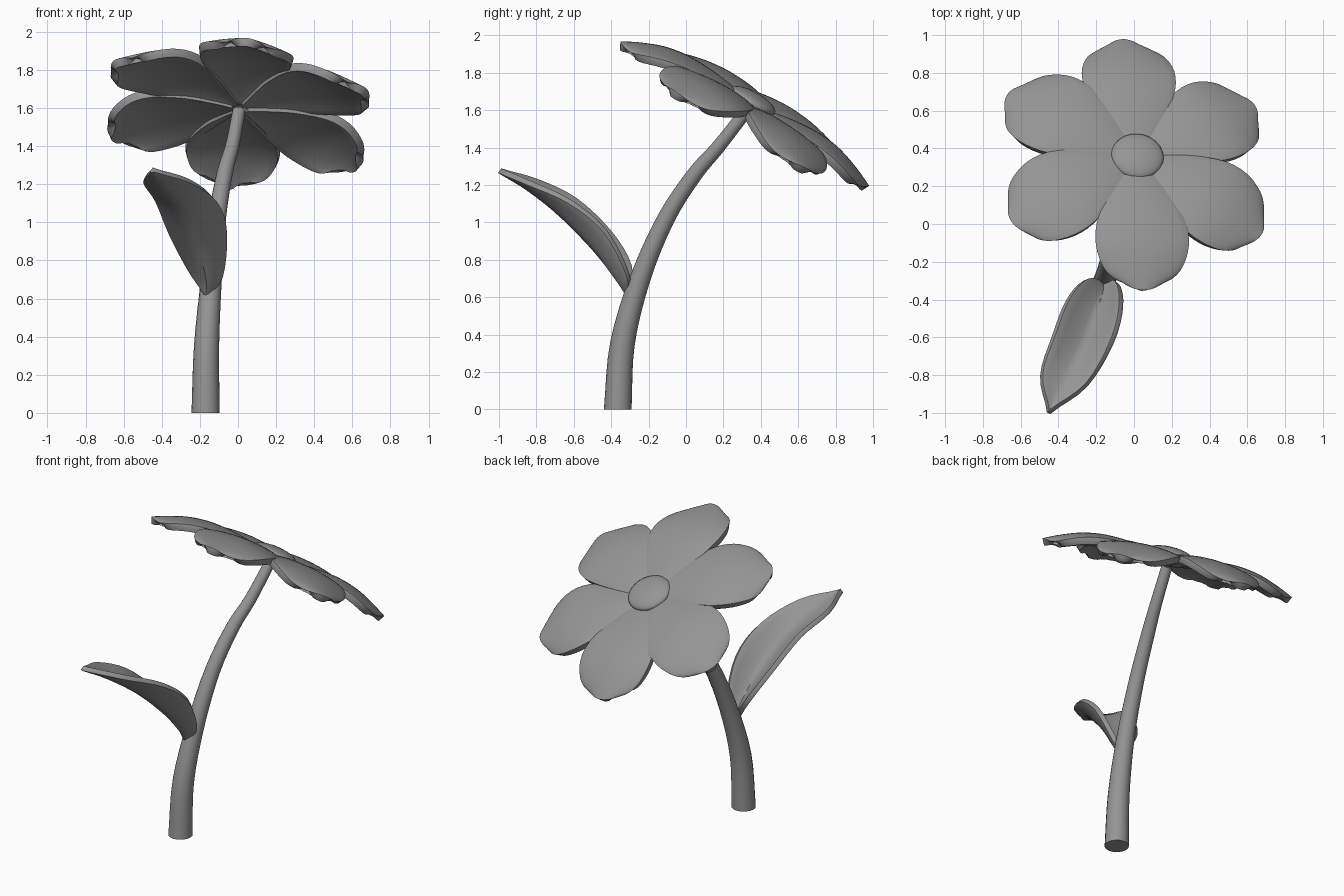
import bpy
from math import cos, sin, radians, pi
from mathutils import Vector, Matrix

if "Cube" in bpy.data.objects:
    bpy.data.objects.remove(bpy.data.objects["Cube"])

grey = bpy.data.materials.new("grey")
grey.diffuse_color = (.3, .3, .3, 1)
grey.use_nodes = True
grey.node_tree.nodes["Principled BSDF"].inputs["Base Color"].default_value = grey.diffuse_color


def smooth(pts, n):
    """Catmull-Rom samples through points of any dimension."""
    p = [Vector(a) for a in pts]
    p = [2 * p[0] - p[1]] + p + [2 * p[-1] - p[-2]]
    out = []
    for i in range(1, len(p) - 2):
        a, b, c, d = p[i - 1:i + 3]
        for k in range(n):
            t = k / n
            out.append(0.5 * (2 * b + (c - a) * t + (2 * a - 5 * b + 4 * c - d) * t * t
                              + (3 * b - a - 3 * c + d) * t ** 3))
    return out + [p[-2]]


def grid_mesh(name, rows, closed=False, caps=False, thickness=0, offset=-1):
    """Mesh skinned over equal-length rows of points."""
    m = len(rows[0])
    verts = [v for r in rows for v in r]
    faces = []
    for i in range(len(rows) - 1):
        for j in range(m if closed else m - 1):
            k = (j + 1) % m
            faces.append((i * m + j, i * m + k, (i + 1) * m + k, (i + 1) * m + j))
    if caps:
        faces.append(tuple(range(m))[::-1])
        faces.append(tuple(range(len(verts) - m, len(verts))))
    me = bpy.data.meshes.new(name)
    me.from_pydata(verts, [], faces)
    me.materials.append(grey)
    ob = bpy.data.objects.new(name, me)
    bpy.context.collection.objects.link(ob)
    if thickness:
        s = ob.modifiers.new("thickness", 'SOLIDIFY')
        s.thickness = thickness
        s.offset = offset
        b = ob.modifiers.new("soft_rim", 'BEVEL')
        b.width = thickness * 0.2
        b.segments = 2
        b.angle_limit = radians(60)
    bpy.ops.object.select_all(action='DESELECT')
    ob.select_set(True)
    bpy.context.view_layer.objects.active = ob
    bpy.ops.object.shade_smooth_by_angle(angle=radians(50))
    return ob


# Stem: tapering bent tube (x, y, z, radius)
path = smooth([(-.17, -.365, 0, .074), (-.165, -.34, .35, .066), (-.14, -.245, .7, .055),
               (-.11, -.107, 1.02, .047), (-.07, .045, 1.255, .042), (-.03, .17, 1.40, .037),
               (.005, .315, 1.585, .034)], 4)
rings = []
for i, p in enumerate(path):
    tan = path[min(i + 1, len(path) - 1)].xyz - path[max(i - 1, 0)].xyz
    if i == 0:
        tan = Vector((0, 0, 1))
    up = tan.cross(Vector((1, 0, 0))).normalized()
    side = up.cross(tan).normalized()
    rings.append([p.xyz + p.w * (side * cos(a) + up * sin(a))
                  for a in [2 * pi * k / 16 for k in range(16)]])
grid_mesh("stem", rings, closed=True, caps=True)

# Flower head frame, tilted back and slightly to the right
normal = Vector((.14, .577, 1)).normalized()
axis_x = (Vector((1, 0, 0)) - normal * normal.x).normalized()
axis_y = normal.cross(axis_x)
head = Matrix((axis_x, axis_y, normal)).transposed().to_4x4()
head.translation = (.015, .345, 1.625)

# Petals: (distance out, half width, height), with rounded tips
outline = smooth([(.02, .04, 0), (.11, .09, .02), (.25, .17, .04), (.42, .238, .045),
                  (.56, .248, .025), (.68, .215, -.015), (.75, .165, -.045),
                  (.79, .105, -.063)], 3)
cols = [k / 6 - 1 for k in range(13)]
# angle: (lift, length scale)
petals = {95: (0, .97), 151: (.006, .99), 211: (.012, .98), 273: (.016, .98),
          330: (.008, .98), 33: (-.004, .96)}
for n, (az, (lift, size)) in enumerate(petals.items()):
    turn = head @ Matrix.Rotation(radians(az), 4, 'Z')
    rows = [[turn @ Vector(((r - .05 * v * v * (r / .79) ** 4) * size, -v * w,
                            h + lift - .03 * v * v * w / .25)) for v in cols]
            for r, w, h in outline]
    # columns run so the faces look up and the thickness grows downward
    grid_mesh("petal_%d" % (n + 1), [[*r] for r in rows], thickness=.045)

# Flower centre: flattened dome
bpy.ops.mesh.primitive_uv_sphere_add(segments=24, ring_count=12)
centre = bpy.context.object
centre.name = "flower_centre"
centre.matrix_world = head @ Matrix.Translation((0, 0, .028)) @ Matrix.Diagonal((.14, .135, .045, 1))
centre.data.materials.append(grey)
bpy.ops.object.shade_smooth()

# Leaf: grooved blade between left edge, midrib and right edge
base, tip = (-.165, -.315, .625), (-.45, -.995, 1.275)
left = smooth([base, (-.255, -.295, .76), (-.35, -.4, .94), (-.425, -.59, 1.12), (-.49, -.8, 1.22), tip], 4)
mid = smooth([base, (-.165, -.365, .70), (-.2, -.48, .85), (-.27, -.665, 1.04), (-.37, -.84, 1.18), tip], 4)
right = smooth([base, (-.09, -.31, .72), (-.068, -.43, .95), (-.115, -.62, 1.11), (-.25, -.85, 1.215), tip], 4)
rows = []
for a, m, b in zip(left, mid, right):
    row = []
    for k in range(9):
        v = k / 4 - 1
        row.append(m + (b - a) / 2 * v + ((a + b) / 2 - m) * abs(v) ** 1.4)
    rows.append(row)
# Narrow but non-zero ends keep the rim clean
for i, j in ((0, 1), (-1, -2)):
    rows[i] = [p + (q - rows[j][4]) * .15 for p, q in zip(rows[i], rows[j])]
grid_mesh("leaf", rows, thickness=.03, offset=0)
